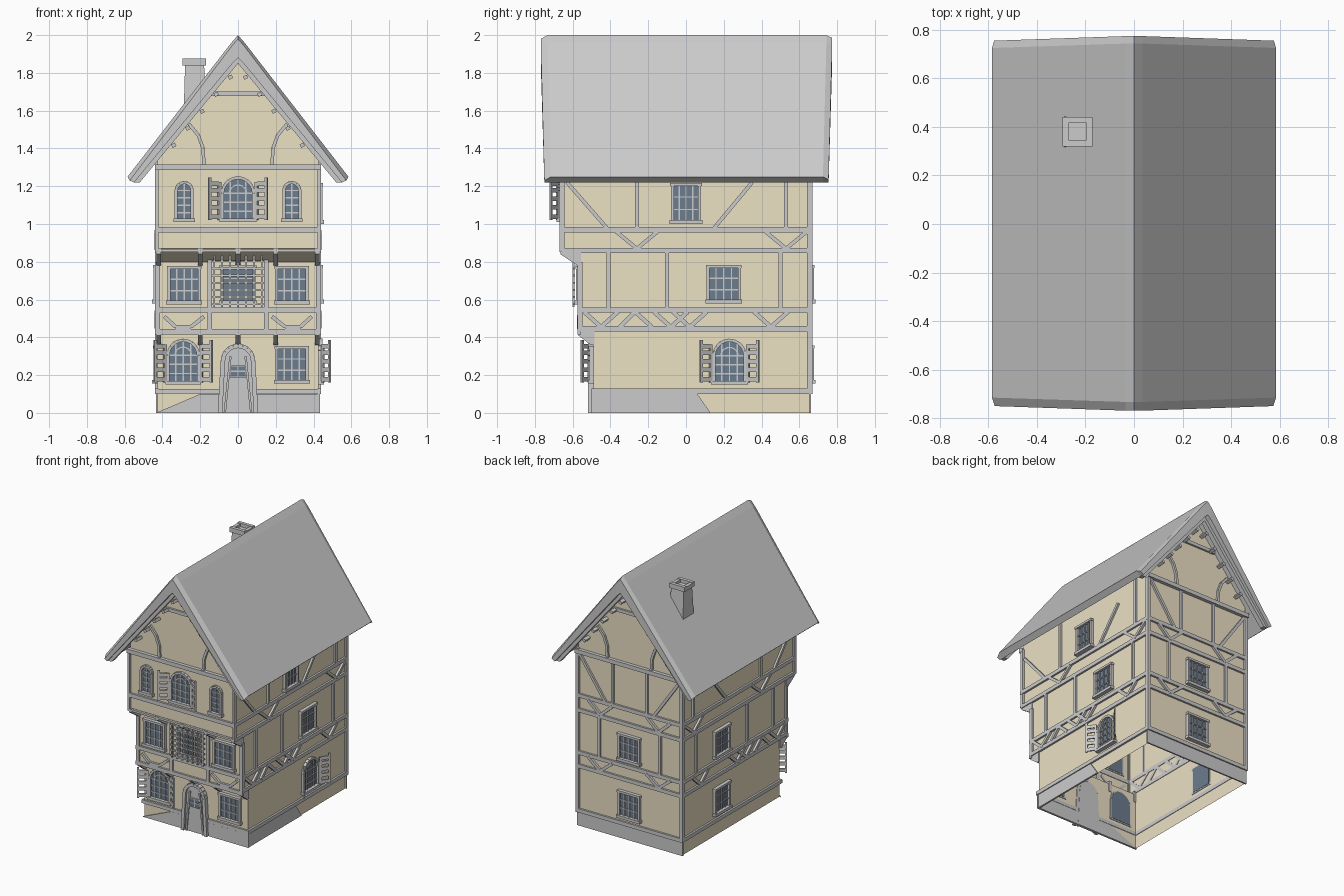
import bpy, bmesh, math
from mathutils import Vector

if "Cube" in bpy.data.objects:
    bpy.data.objects.remove(bpy.data.objects["Cube"])

def material(name, rgb):
    m = bpy.data.materials.new(name)
    m.diffuse_color = (*rgb, 1)
    m.use_nodes = True
    m.node_tree.nodes["Principled BSDF"].inputs["Base Color"].default_value = m.diffuse_color
    return m

PLASTER = material("plaster", (0.84, 0.75, 0.55))
GLASS = material("glass", (0.15, 0.2, 0.27))

# wall planes: (u along wall, v up, d outwards) -> world
FACES = {
    "F1": lambda u, v, d: (u, -0.49 - d, v),
    "F2": lambda u, v, d: (u, -0.56 - d, v),
    "F3": lambda u, v, d: (u, -0.655 - d, v),
    "B": lambda u, v, d: (u, 0.655 + d, v),
    "R": lambda u, v, d: (0.425 + d, u, v),
    "L": lambda u, v, d: (-0.425 - d, u, v),
}
parts = {}

def solid(part, a, b):
    """closed solid between two matching rings of points"""
    bm = parts.setdefault(part, bmesh.new())
    va, vb = [bm.verts.new(p) for p in a], [bm.verts.new(p) for p in b]
    n = len(a)
    bm.faces.new(va)
    bm.faces.new(vb[::-1])
    for i in range(n):
        bm.faces.new((va[i], vb[i], vb[(i + 1) % n], va[(i + 1) % n]))

def panel(part, f, pts, d0, d1):
    P = FACES[f]
    solid(part, [P(u, v, d0) for u, v in pts], [P(u, v, d1) for u, v in pts])

def beam(part, f, p, q, w=0.025, d=0.014):
    p, q = Vector(p), Vector(q)
    t = (q - p).normalized() * w / 2
    n = Vector((-t.y, t.x))
    panel(part, f, [p + n, q + n, q - n, p - n], -0.004, d)

def path(part, f, pts, w=0.02, d=0.016):
    for p, q in zip(pts, pts[1:]):
        beam(part, f, p, q, w, d)

def box(part, x0, x1, y0, y1, z0, z1):
    ring = [(x0, y0), (x1, y0), (x1, y1), (x0, y1)]
    solid(part, [(x, y, z0) for x, y in ring], [(x, y, z1) for x, y in ring])

def arch(u, v0, w, h, base=0.0, n=10):
    r = w / 2
    arc = [(u + r * math.cos(i * math.pi / n), v0 + h - r + r * math.sin(i * math.pi / n)) for i in range(n + 1)]
    return [(u + r + base, v0)] + arc + [(u - r - base, v0)]

def window(f, u, v0, w, h, arched=False, cols=4, rows=3, shutters=False):
    r = w / 2
    pts = arch(u, v0, w, h) if arched else [(u + r, v0), (u + r, v0 + h), (u - r, v0 + h), (u - r, v0)]
    panel("window_glass", f, pts, -0.006, 0.006)
    path("window_frames", f, pts, 0.016, 0.022)
    beam("window_frames", f, (u - r - 0.015, v0), (u + r + 0.015, v0), 0.02, 0.03)
    if not arched:
        beam("window_frames", f, (u - r - 0.012, v0 + h), (u + r + 0.012, v0 + h), 0.016, 0.026)
    for i in range(1, cols):
        x = -r + w * i / cols
        top = v0 + h - r + math.sqrt(r * r - x * x) if arched else v0 + h
        beam("window_frames", f, (u + x, v0), (u + x, top), 0.007, 0.013)
    body = h - r if arched else h
    for j in range(1, rows + (1 if arched else 0)):
        v = v0 + body * j / rows
        beam("window_frames", f, (u - r, v), (u + r, v), 0.007, 0.013)
    if arched and w > 0.12:
        path("window_frames", f, arch(u, v0 + h - w * 0.78, w * 0.55, w * 0.55)[1:-1], 0.007, 0.013)
    if shutters:
        P = FACES[f]
        for s in (-1, 1):
            def slab(t0, t1, a, b):
                def ring(v):
                    return [P(u + s * (r + 0.012 + 0.065 * t + o), v, 0.015 + 0.045 * t + k)
                            for t, o, k in ((t0, 0, 0), (t1, 0, 0), (t1, -0.006, 0.008), (t0, -0.006, 0.008))]
                solid("shutters", ring(a), ring(b))
            slab(0, 0.2, v0, v0 + h * 0.9)
            slab(0.8, 1, v0, v0 + h)
            for k in (0.08, 0.3, 0.5, 0.7, 0.86):
                slab(0.2, 0.8, v0 + h * k - 0.012, v0 + h * k + 0.012)

# walls: jettied side profile, open underneath, plus gable
side = [(-0.49, 0), (-0.49, 0.42), (-0.56, 0.44), (-0.56, 0.8), (-0.655, 0.87), (-0.655, 1.3), (0.655, 1.3), (0.655, 0)]
solid("walls", [(-0.425, y, z) for y, z in side], [(0.425, y, z) for y, z in side])
gable = [(-0.425, 1.3), (0.425, 1.3), (0.425, 1.37), (0, 1.88), (-0.425, 1.37)]
solid("walls", [(x, -0.655, z) for x, z in gable], [(x, 0.655, z) for x, z in gable])

# plinth
panel("plinth", "F1", [(-0.435, 0), (0.435, 0), (0.435, 0.1), (-0.2, 0.1)], -0.005, 0.01)
panel("plinth", "B", [(-0.435, 0), (0.435, 0), (0.435, 0.1), (-0.435, 0.1)], -0.005, 0.006)
panel("plinth", "R", [(-0.5, 0), (0.13, 0), (0.06, 0.1), (-0.5, 0.1)], -0.005, 0.008)

# side and back timber framing
T = "timbers"
for f in "RLB":
    e = 0.44 if f == "B" else 0.667
    for v, a in ((0.115, -0.5), (0.445, -0.57), (0.545, -0.57), (0.86, -0.57), (0.97, -0.668)):
        beam(T, f, (-e if f == "B" else a, v), (e, v), 0.028)
    for s in (-1, 1) if f == "B" else (1,):
        beam(T, f, (s * (e - 0.013), 0.1), (s * (e - 0.013), 1.32))
for f in "RL":
    beam(T, f, (-0.655, 0.86), (-0.655, 1.3))
    beam(T, f, (-0.66, 0.86), (-0.55, 0.86))
    beam(T, f, (-0.56, 0.44), (-0.56, 0.8))
    for u in (-0.41, -0.1, 0.5):
        beam(T, f, (u, 0.545), (u, 0.86), 0.02)
    for u in (-0.26, 0.53):
        beam(T, f, (u, 0.97), (u, 1.33), 0.02)
        path(T, f, [(u - 0.11, 0.96), (u, 0.87), (u + 0.11, 0.96)])
    beam(T, f, (-0.63, 1.22), (-0.42, 0.98), 0.02)
    beam(T, f, (0.35, 1.22), (0.15, 0.98), 0.02)
    for c in (-0.45, -0.08, 0.02, 0.45):
        path(T, f, [(c - 0.09, 0.535), (c, 0.455), (c + 0.09, 0.535)], 0.022)
    path(T, f, [(-0.35, 0.455), (-0.27, 0.535), (-0.18, 0.455)], 0.022)
for s in (-1, 1):
    beam(T, "B", (s * 0.25, 0.545), (s * 0.25, 0.86), 0.02)
    beam(T, "B", (s * 0.14, 0.97), (s * 0.14, 1.3), 0.02)
    beam(T, "B", (s * 0.41, 1.28), (s * 0.2, 0.98), 0.02)
    for v0, v1 in ((0.455, 0.535), (0.87, 0.96)):
        path(T, "B", [(s * 0.14, v1), (s * 0.24, v0), (s * 0.34, v1)], 0.022)

# front timber framing
beam(T, "F1", (-0.44, 0.115), (0.44, 0.115))
for v in (0.43, 0.545):
    beam(T, "F2", (-0.44, v), (0.44, v), 0.028)
for v, w in ((0.86, 0.015), (0.97, 0.03)):
    beam(T, "F3", (-0.44, v), (0.44, v), w)
for s in (-1, 1):
    beam(T, "F2", (s * 0.425, 0.43), (s * 0.425, 0.8))
    beam(T, "F2", (s * 0.15, 0.43), (s * 0.15, 0.85))
    beam(T, "F3", (s * 0.43, 0.86), (s * 0.43, 1.3), 0.015)
    path(T, "F2", [(s * 0.39, 0.51), (s * 0.33, 0.455), (s * 0.25, 0.455), (s * 0.18, 0.51)], 0.02)

# gable framing, barge boards and purlin ends on both ends
for f in ("F3", "B"):
    beam(T, f, (-0.44, 1.3), (0.44, 1.3), 0.03, 0.025)
    beam(T, f, (-0.15, 1.69), (0.15, 1.69))
    for s in (-1, 1):
        path(T, f, [(s * x, z) for x, z in ((0.18, 1.31), (0.185, 1.4), (0.21, 1.47), (0.26, 1.53))], 0.018)
        panel("barge_boards", f, [(s * 0.55, 1.22), (s * 0.52, 1.22), (0, 1.85), (0, 1.9)], 0.05, 0.085)
        for x in (0.04, 0.115, 0.19, 0.265, 0.34):
            z = 1.83 - 1.2 * x
            beam("purlin_ends", f, (s * x - 0.01, z - 0.01), (s * x + 0.01, z), 0.02, 0.06)

# jetty corbels
for x in (-0.42, -0.2, 0, 0.2, 0.42):
    for y0, y1, z0, z1 in ((-0.485, -0.57, 0.36, 0.44), (-0.555, -0.665, 0.78, 0.87)):
        prof = [(y0, z0), (y0 - 0.02, z0), (y1, z1 - 0.03), (y1, z1), (y0, z1)]
        solid("corbels", [(x - 0.012, y, z) for y, z in prof], [(x + 0.012, y, z) for y, z in prof])

# windows
window("F1", -0.29, 0.16, 0.16, 0.225, True, shutters=True)
window("F1", 0.285, 0.165, 0.16, 0.18)
for x in (-0.285, 0.285):
    window("F2", x, 0.585, 0.16, 0.185)
    window("F3", x, 1.02, 0.085, 0.2, True, cols=2, rows=4)
window("F2", 0, 0.585, 0.17, 0.19)
window("F3", 0, 1.02, 0.165, 0.225, True, shutters=True)
window("R", 0.23, 0.16, 0.165, 0.225, True, shutters=True)
window("R", 0.2, 0.59, 0.165, 0.185)
window("R", 0, 1.01, 0.145, 0.2)
for f, u in (("L", 0.2), ("B", 0)):
    window(f, u, 0.165, 0.165, 0.185)
    window(f, u, 0.59, 0.165, 0.185)

# lattice screen
for i in range(7):
    u = -0.126 + 0.042 * i
    panel("lattice", "F2", [(u - 0.005, 0.56), (u + 0.005, 0.56), (u + 0.005, 0.85), (u - 0.005, 0.85)], 0.03, 0.04)
for i in range(8):
    v = 0.575 + 0.038 * i
    panel("lattice", "F2", [(-0.14, v - 0.005), (0.14, v - 0.005), (0.14, v + 0.005), (-0.14, v + 0.005)], 0.027, 0.037)

# door
panel("door", "F1", arch(0, 0, 0.14, 0.345, 0.015), -0.006, 0.014)
path("door_frame", "F1", arch(0, 0, 0.16, 0.355, 0.015), 0.024, 0.03)
for s in (-1, 1):
    beam("door_frame", "F1", (s * 0.07, 0), (s * 0.04, 0.3), 0.012, 0.022)
panel("window_glass", "F1", [(-0.042, 0.19), (0.042, 0.19), (0.035, 0.25), (-0.035, 0.25)], 0.01, 0.018)
for v in (0.19, 0.22, 0.25):
    beam("door_frame", "F1", (-0.05, v), (0.05, v), 0.007, 0.022)
beam("door_frame", "F1", (0, 0.19), (0, 0.25), 0.007, 0.022)

# roof: chevron section lofted along the ridge with softened ends
outer = [(-0.585, 1.25), (-0.035, 1.96), (0, 2.0), (0.035, 1.96), (0.585, 1.25)]
inner = [(-0.55, 1.22), (-0.03, 1.85), (0, 1.88), (0.03, 1.85), (0.55, 1.22)]
loop = outer + inner[::-1]
bm = parts.setdefault("roof", bmesh.new())
rows = []
for y, drop in ((-0.75, 0.02), (-0.715, 0), (0.725, 0), (0.755, 0.015)):
    rows.append([bm.verts.new((x * (1 - drop if i < 5 else 1), y * (1.025 if abs(x) < 0.1 else 1), z - (drop if i < 5 else 0)))
                 for i, (x, z) in enumerate(loop)])
for a, b in zip(rows, rows[1:]):
    for i in range(10):
        bm.faces.new((a[i], b[i], b[(i + 1) % 10], a[(i + 1) % 10]))
for r in (rows[0], rows[-1]):
    for i in range(4):
        bm.faces.new((r[i], r[i + 1], r[8 - i], r[9 - i]))

# chimney
solid("chimney", [(x, y, 1.5) for x, y in ((-0.29, 0.31), (-0.16, 0.31), (-0.16, 0.45), (-0.29, 0.45))],
      [(x, y, 1.85) for x, y in ((-0.28, 0.33), (-0.18, 0.33), (-0.18, 0.43), (-0.28, 0.43))])
for k in (0, 1):
    box("chimney_cap", -0.295, -0.17, 0.32 + 0.095 * k, 0.345 + 0.095 * k, 1.84, 1.875)
    box("chimney_cap", -0.295 + 0.1 * k, -0.27 + 0.1 * k, 0.345, 0.415, 1.84, 1.87)

# finish every part as an object
for name, bm in parts.items():
    bmesh.ops.recalc_face_normals(bm, faces=bm.faces[:])
    if name == "walls":
        hidden = [f for f in bm.faces if abs(f.normal.z) > 0.99]
        bmesh.ops.delete(bm, geom=hidden, context="FACES")
    mesh = bpy.data.meshes.new(name)
    bm.to_mesh(mesh)
    bm.free()
    ob = bpy.data.objects.new(name, mesh)
    bpy.context.collection.objects.link(ob)
    if name in ("walls", "window_glass"):
        mesh.materials.append(PLASTER if name == "walls" else GLASS)
